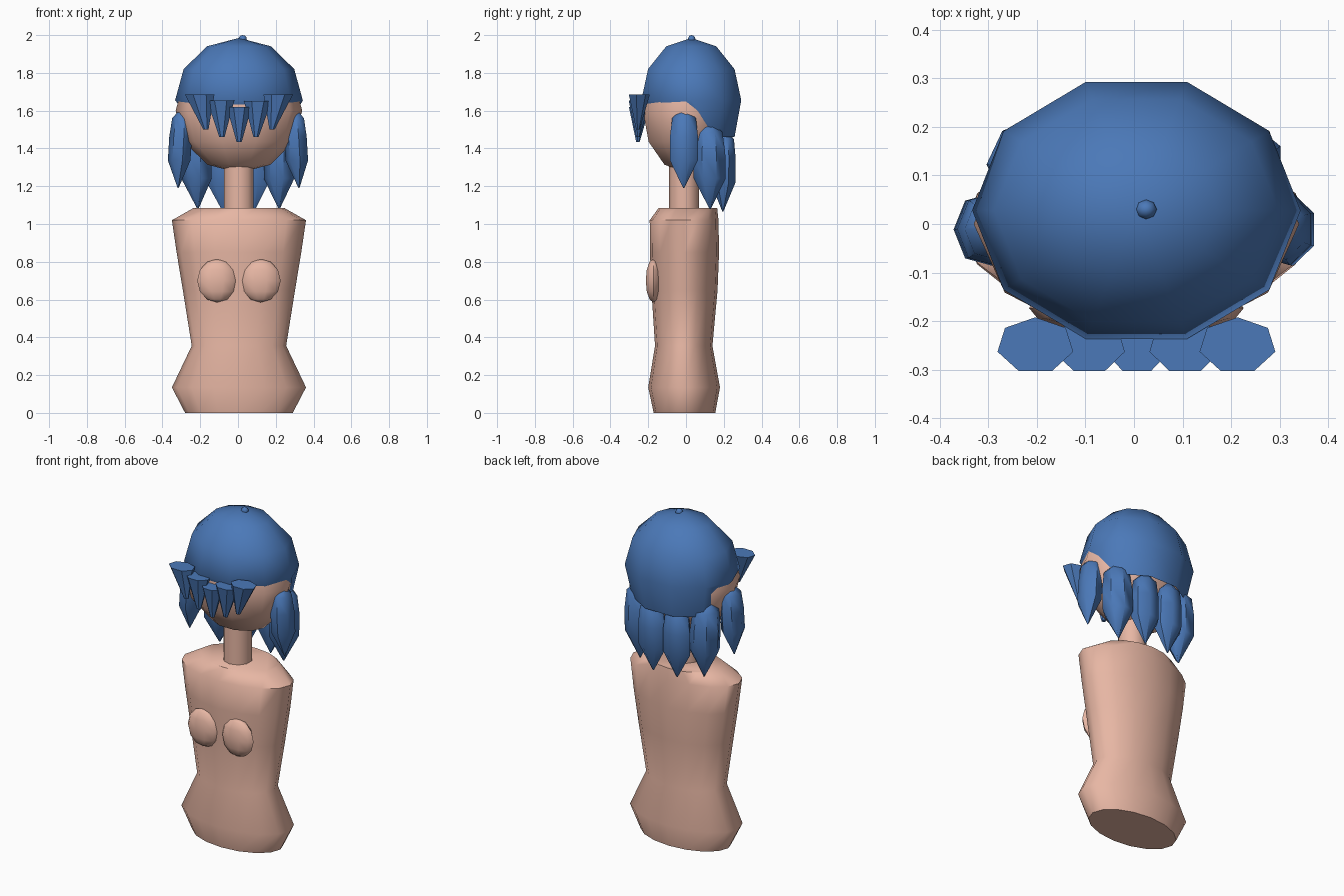
import bpy, bmesh
from math import sin, cos, pi, radians

if "Cube" in bpy.data.objects:
    bpy.data.objects.remove(bpy.data.objects["Cube"])


def material(name, rgb):
    m = bpy.data.materials.new(name)
    m.diffuse_color = (*rgb, 1)
    m.use_nodes = True
    m.node_tree.nodes["Principled BSDF"].inputs["Base Color"].default_value = m.diffuse_color
    return m


SKIN = material("skin", (0.80, 0.47, 0.37))
BLUE = material("hair_blue", (0.07, 0.19, 0.48))


def finish(name, bm, mat, angle=None):
    bmesh.ops.recalc_face_normals(bm, faces=bm.faces)
    me = bpy.data.meshes.new(name)
    bm.to_mesh(me)
    bm.free()
    ob = bpy.data.objects.new(name, me)
    bpy.context.collection.objects.link(ob)
    me.materials.append(mat)
    if angle:
        bpy.ops.object.select_all(action='DESELECT')
        bpy.context.view_layer.objects.active = ob
        ob.select_set(True)
        bpy.ops.object.shade_smooth_by_angle(angle=radians(angle))
    return ob


def loft(name, rings, sides, mat, angle=None, start=pi / 2):
    """Capped stack of elliptical rings: (x, y, z, rx, ry)."""
    bm = bmesh.new()
    loops = []
    for x, y, z, rx, ry in rings:
        loops.append([bm.verts.new((x + rx * cos(start + 2 * pi * i / sides),
                                    y + ry * sin(start + 2 * pi * i / sides), z))
                      for i in range(sides)])
    for a, b in zip(loops, loops[1:]):
        for i in range(sides):
            j = (i + 1) % sides
            bm.faces.new((a[i], a[j], b[j], b[i]))
    bm.faces.new(loops[0])
    bm.faces.new(loops[-1])
    return finish(name, bm, mat, angle)


def ball(segments, rings, centre, radii):
    """Low-poly ellipsoid with a vertex column on the y axis."""
    bm = bmesh.new()
    bmesh.ops.create_uvsphere(bm, u_segments=segments, v_segments=rings, radius=1)
    for v in bm.verts:
        x, y, z = v.co
        v.co = [c + r * p for c, r, p in zip(centre, radii, (-y, x, z))]
    return bm


# Torso and neck
loft("torso", [(0.005, -0.008, 0.0, 0.285, 0.163), (0.005, -0.01, 0.135, 0.355, 0.19),
               (0.005, -0.012, 0.355, 0.25, 0.152), (0.005, -0.008, 0.65, 0.297, 0.175),
               (0.005, -0.008, 0.85, 0.33, 0.183), (0.005, -0.01, 1.02, 0.355, 0.182),
               (0.005, 0.01, 1.085, 0.24, 0.155)], 16, SKIN, 50)
loft("neck", [(0.005, -0.01, z, 0.082, 0.08) for z in (1.04, 1.36)], 10, SKIN, 50)

# Chest forms
for side, x in (("left", 0.12), ("right", -0.11)):
    finish("chest_" + side, ball(10, 6, (x, -0.173, 0.70), (0.106, 0.042, 0.115)), SKIN, 60)

# Head
finish("head", ball(10, 6, (0.005, 0.0, 1.6), (0.335, 0.24, 0.33)), SKIN, 60)

# Hair cap: lower part removed, front hem lifted to the forehead
bm = ball(10, 6, (0.005, 0.028, 1.655), (0.338, 0.278, 0.33))
bmesh.ops.delete(bm, geom=[v for v in bm.verts if v.co.z < 1.45], context='VERTS')
for v in bm.verts:
    if v.co.z < 1.6:
        v.co.z = 1.6 if v.co.y < 0.05 else 1.46
finish("hair_cap", bm, BLUE, 60)
finish("hair_knob", ball(8, 6, (0.025, 0.03, 1.978), (0.022, 0.02, 0.022)), BLUE, 60)

# Hanging locks: (top x, low x, top y, low y, top z, tip z, radius x, radius y)
LOCKS = {"side": (0.295, 0.32, -0.01, -0.012, 1.61, 1.19, 0.063, 0.076),
         "rear_side": (0.225, 0.215, 0.12, 0.128, 1.54, 1.08, 0.085, 0.087),
         "back": (0.085, 0.08, 0.2, 0.195, 1.5, 1.065, 0.085, 0.066)}
for side, s in (("left", 1), ("right", -1)):
    for name, (x0, x1, y0, y1, z0, z1, rx, ry) in LOCKS.items():
        rings = []
        for t, w in ((0, 0.2), (0.12, 0.85), (0.35, 1), (0.65, 1), (1, 0.04)):
            rings.append((0.003 + s * (x0 + (x1 - x0) * t), y0 + (y1 - y0) * t,
                          z0 + (z1 - z0) * t, rx * w, ry * w))
        loft(f"lock_{name}_{side}", rings, 7, BLUE, 50, start=pi)

# Fringe: inverted seven-sided cones (x top, x tip, z top, z tip, radius)
FRINGE = [(-0.203, -0.17, 1.685, 1.50, 0.08), (-0.092, -0.085, 1.655, 1.46, 0.075),
          (0.006, 0.006, 1.62, 1.435, 0.068), (0.105, 0.095, 1.65, 1.46, 0.075),
          (0.213, 0.18, 1.685, 1.50, 0.08)]
for i, (x0, x1, z0, z1, r) in enumerate(FRINGE):
    loft(f"fringe_{i + 1}", [(x1, -0.255, z1, 0.014, 0.01), (x0, -0.25, z0, r, 0.058)], 7, BLUE)
